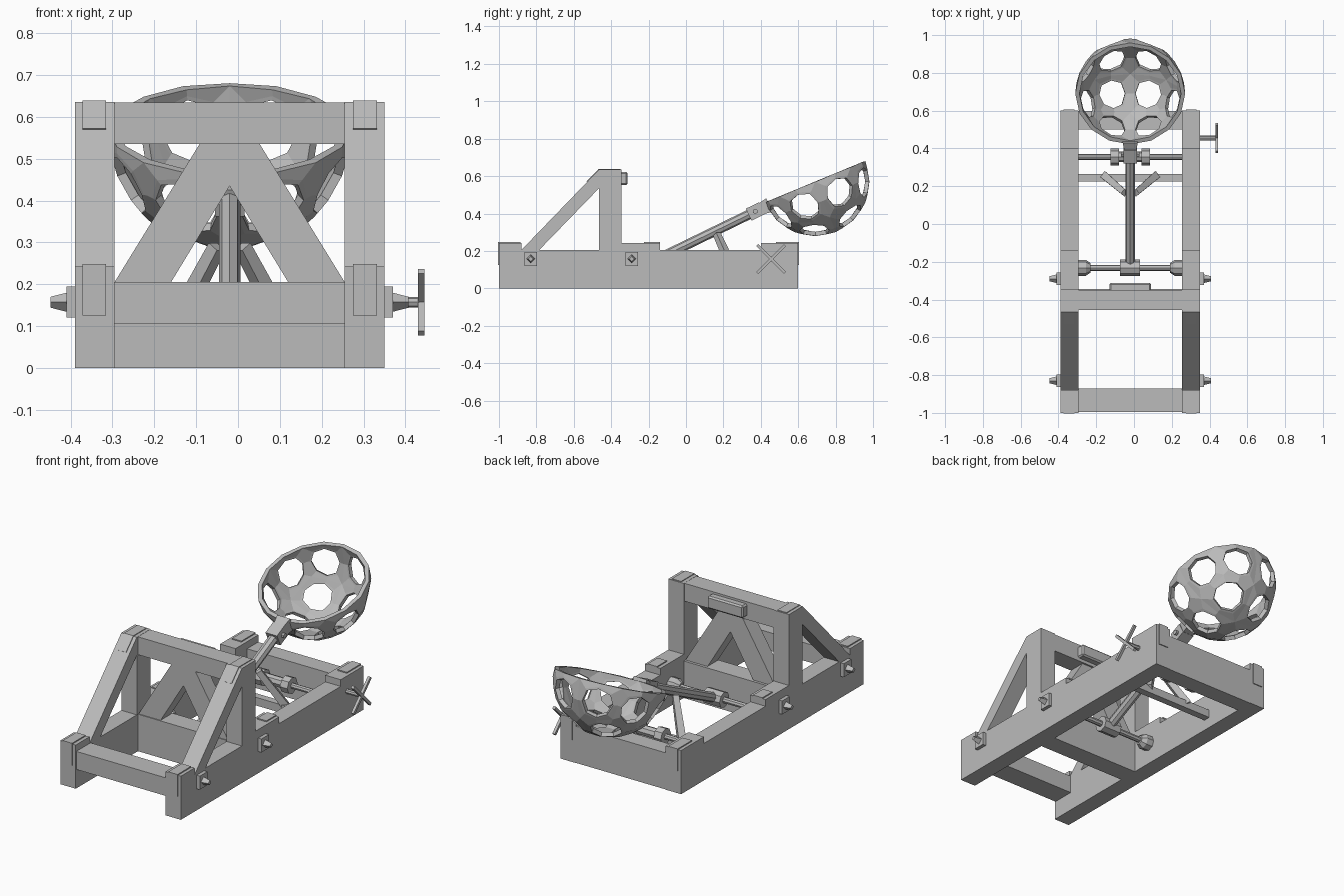
import bpy, bmesh, math
from mathutils import Vector, Matrix

if "Cube" in bpy.data.objects:
    bpy.data.objects.remove(bpy.data.objects["Cube"])

CX = -0.02                      # symmetry plane of the frame
mat = bpy.data.materials.new("plain grey")
mat.diffuse_color = (0.5, 0.5, 0.5, 1)
mat.use_nodes = True
mat.node_tree.nodes["Principled BSDF"].inputs["Base Color"].default_value = mat.diffuse_color


def finish(name, bm):
    bmesh.ops.recalc_face_normals(bm, faces=bm.faces[:])
    me = bpy.data.meshes.new(name)
    bm.to_mesh(me)
    bm.free()
    me.materials.append(mat)
    ob = bpy.data.objects.new(name, me)
    bpy.context.collection.objects.link(ob)
    return ob


def box(name, x0, x1, y0, y1, z0, z1, bevel=0):
    bm = bmesh.new()
    bmesh.ops.create_cube(bm, size=1)
    for v in bm.verts:
        v.co = ((x0 + x1) / 2 + v.co.x * (x1 - x0), (y0 + y1) / 2 + v.co.y * (y1 - y0),
                (z0 + z1) / 2 + v.co.z * (z1 - z0))
    if bevel:
        bmesh.ops.bevel(bm, geom=bm.edges[:], offset=bevel, segments=1, affect='EDGES')
    return finish(name, bm)


def prism(name, pts, axis, a, b):
    """Extrude a profile: axis 'x' takes (y, z) points, axis 'y' takes (x, z) points."""
    bm = bmesh.new()
    def co(p, t):
        return (t, p[0], p[1]) if axis == 'x' else (p[0], t, p[1])
    f = bm.faces.new([bm.verts.new(co(p, a)) for p in pts])
    ext = bmesh.ops.extrude_face_region(bm, geom=[f])['geom']
    d = Vector((b - a, 0, 0)) if axis == 'x' else Vector((0, b - a, 0))
    bmesh.ops.translate(bm, vec=d, verts=[g for g in ext if isinstance(g, bmesh.types.BMVert)])
    return finish(name, bm)


def rod(name, p, q, r1, r2=None, n=8, spin=0.0):
    """Tapered n-sided bar from p to q."""
    p, q = Vector(p), Vector(q)
    bm = bmesh.new()
    bmesh.ops.create_cone(bm, cap_ends=True, segments=n, radius1=r1,
                          radius2=r1 if r2 is None else r2, depth=(q - p).length,
                          matrix=Matrix.Rotation(spin, 4, 'Z'))
    m = Matrix.Translation((p + q) / 2) @ (q - p).to_track_quat('Z', 'Y').to_matrix().to_4x4()
    bmesh.ops.transform(bm, matrix=m, verts=bm.verts[:])
    return finish(name, bm)


# Side assemblies, mirrored left and right
for side, s in (("left", -1), ("right", 1)):
    def X(d):
        return CX + s * d
    xi, xo = sorted((X(0.275), X(0.37)))
    pi, po = sorted((X(0.295), X(0.352)))
    box(side + "_base_beam", xi, xo, -1, 0.6, 0, 0.205)
    box(side + "_post", xi, xo, -0.465, -0.345, 0.2, 0.635)
    prism(side + "_diagonal_brace",
          [(-0.88, 0.205), (-0.465, 0.635), (-0.465, 0.535), (-0.785, 0.205)], 'x', xi, xo)
    prism(side + "_post_strap", [(-0.532, 0.572), (-0.467, 0.639), (-0.35, 0.639), (-0.35, 0.63),
                                 (-0.46, 0.63), (-0.522, 0.565)], 'x', pi, po)
    # Raised corner blocks and their straps
    for part, y0, y1 in (("front", -1, -0.88), ("middle", -0.345, -0.14), ("back", 0.4, 0.6)):
        box(f"{side}_{part}_block", xi, xo, y0, y1, 0.2, 0.242)
    box(side + "_front_strap_top", pi, po, -1.0, -0.885, 0.24, 0.248)
    box(side + "_front_strap_face", pi, po, -1.004, -0.99, 0.125, 0.248)
    box(side + "_middle_strap", pi, po, -0.225, -0.138, 0.24, 0.248)
    box(side + "_back_strap_top", pi, po, 0.48, 0.604, 0.24, 0.248)
    box(side + "_back_strap_face", pi, po, 0.59, 0.605, 0.125, 0.248)
    # Square washers with tapered pins
    for part, y in (("front", -0.83), ("rear", -0.29)):
        a, b = sorted((X(0.365), X(0.39)))
        box(f"{side}_{part}_washer", a, b, y - 0.033, y + 0.033, 0.12, 0.195)
        rod(f"{side}_{part}_pin", (X(0.385), y, 0.157), (X(0.428), y, 0.157), 0.024, 0.013, 4)
    # A-frame leg
    prism(side + "_a_frame_leg", [(X(0.275), 0.205), (X(0.072), 0.535), (X(0), 0.535),
                                  (X(0), 0.435), (X(0.14), 0.205)], 'y', -0.45, -0.36)
    # Axle end hub, rounded by a taper
    rod(side + "_axle_hub", (X(0.275), -0.232, 0.12), (X(0.235), -0.232, 0.12), 0.042)
    rod(side + "_axle_hub_taper", (X(0.235), -0.232, 0.12), (X(0.21), -0.232, 0.12), 0.042, 0.025)
    # Fork leg holding up the arm
    rod(side + "_fork_leg", (X(0.135), 0.255, 0.09), (X(0.03), 0.165, 0.29), 0.028, 0.022, 4, math.pi / 4)
    # Winch drum flange
    rod(side + "_winch_flange", (X(0.06), 0.355, 0.155), (X(0.105), 0.355, 0.155), 0.045)

# Cross beams
x0, x1 = CX - 0.275, CX + 0.275
box("front_cross_beam", x0, x1, -0.995, -0.87, 0.105, 0.205)
box("middle_cross_beam", x0, x1, -0.455, -0.345, 0, 0.205)
box("back_cross_beam", x0, x1, 0.5, 0.598, 0, 0.203)
box("top_cross_beam", x0, x1, -0.455, -0.35, 0.535, 0.634)
box("arm_stop_pad", CX - 0.11, CX + 0.11, -0.36, -0.312, 0.553, 0.622, 0.008)
box("fork_cross_bar", x0, x1, 0.225, 0.265, 0.06, 0.105)

# Axle and winch
rod("axle", (x0, -0.232, 0.12), (x1, -0.232, 0.12), 0.016)
rod("axle_centre_hub", (CX - 0.053, -0.232, 0.12), (CX + 0.053, -0.232, 0.12), 0.043)
rod("winch_rod", (x0, 0.355, 0.155), (x1, 0.355, 0.155), 0.015)
rod("winch_drum", (CX - 0.1, 0.355, 0.155), (CX + 0.1, 0.355, 0.155), 0.028)
rod("handle_shaft", (0.34, 0.455, 0.157), (0.432, 0.455, 0.157), 0.013)
for i, s in enumerate((-1, 1)):
    rod(f"handle_bar_{i + 1}", (0.438, 0.455 - 0.074 * s, 0.083), (0.438, 0.455 + 0.074 * s, 0.231),
        0.011, n=4, spin=math.pi / 4)

# Throwing arm with its socket and bolts
rod("throwing_arm", (CX, -0.232, 0.118), (CX, 0.36, 0.406), 0.026)
rod("arm_socket", (CX, 0.335, 0.394), (CX, 0.405, 0.428), 0.05, n=4, spin=math.pi / 4)
rod("socket_neck", (CX, 0.39, 0.42), (CX, 0.445, 0.445), 0.042, 0.056, 4, math.pi / 4)
rod("socket_bolt", (CX - 0.05, 0.37, 0.411), (CX + 0.05, 0.37, 0.411), 0.014, n=6)

# Basket: lower half of a divided cube, opened up, rounded and thickened
R = 0.28
bm = bmesh.new()
bmesh.ops.create_cube(bm, size=2)
bmesh.ops.subdivide_edges(bm, edges=bm.edges[:], cuts=1, use_grid_fill=True)
bmesh.ops.delete(bm, geom=[v for v in bm.verts if v.co.z > 0.5], context='VERTS')
for v in bm.verts:
    v.co = v.co.normalized() * R
holes = bm.faces[:]
bmesh.ops.inset_individual(bm, faces=holes, thickness=0.02, use_even_offset=True)
bmesh.ops.delete(bm, geom=holes, context='FACES')
basket = finish("basket", bm)
sub = basket.modifiers.new("round", 'SUBSURF')
sub.levels = sub.render_levels = 1
cast = basket.modifiers.new("sphere", 'CAST')
cast.factor = 1
cast.use_radius_as_size = False
cast.size = R
sol = basket.modifiers.new("thickness", 'SOLIDIFY')
sol.thickness = 0.022
sol.offset = 0
basket.location = (CX, 0.69, 0.57)
basket.rotation_euler = (math.radians(22.5), 0, 0)
